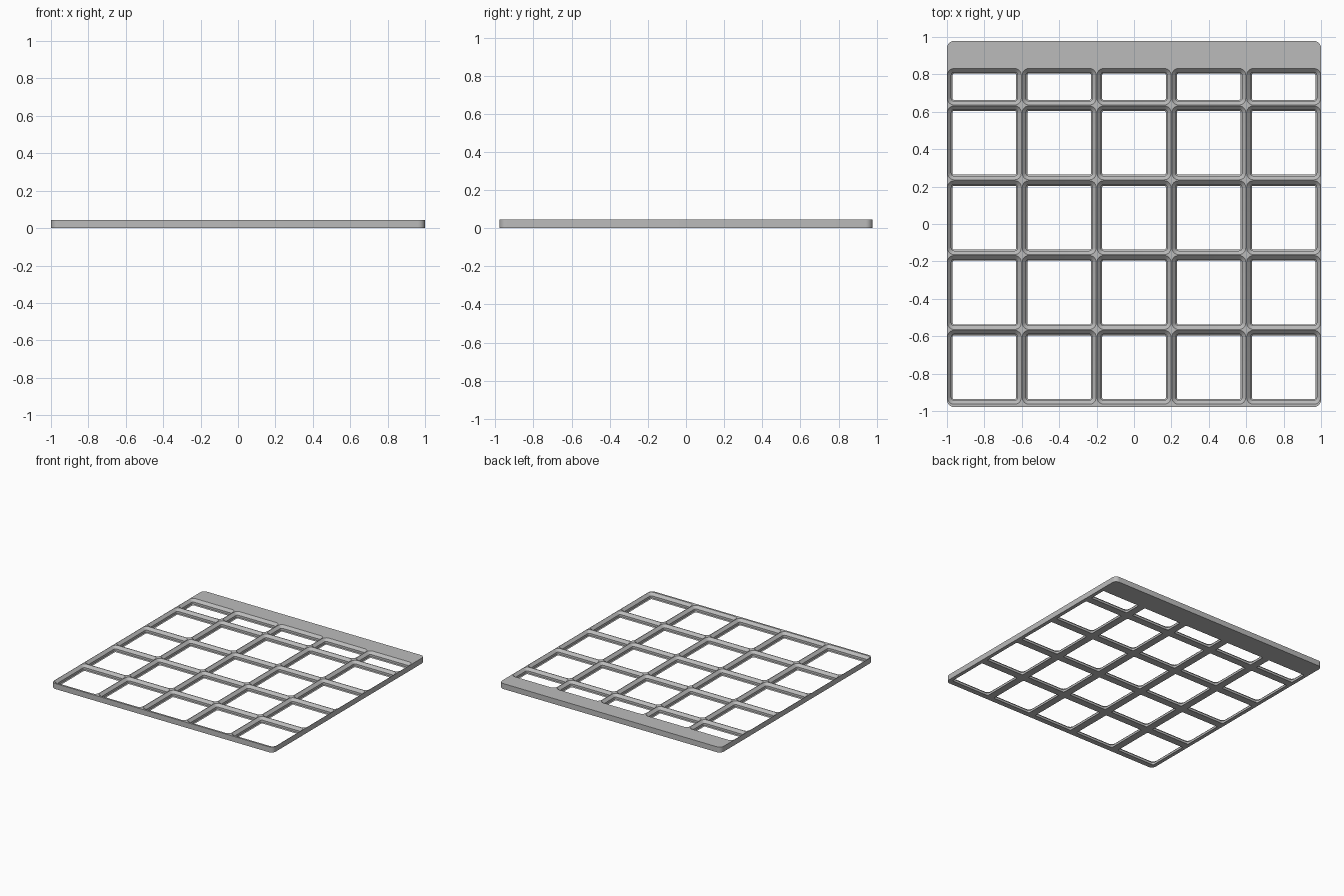
import bpy, bmesh, math

if "Cube" in bpy.data.objects:
    bpy.data.objects.remove(bpy.data.objects["Cube"])

PITCH = 0.4                 # size of one grid cell
HALF_DEPTH = 0.979          # plate reaches +-1 in x, +-0.979 in y
FIRST_ROW = -0.966          # front edge of the first row of cells
HEIGHT = 0.0443
LAND = 0.0024               # half of the flat strip on top of each rib
# Pocket wall profile: (height, inset from the pocket's top rim)
PROFILE = [(HEIGHT, 0.0), (0.0238, 0.0205), (0.0067, 0.0205), (0.0, 0.0272)]


def rounded_loop(bm, x0, x1, y0, y1, radius, z, steps=8):
    """Closed ring of vertices around a rounded rectangle."""
    corners = [(x1 - radius, y1 - radius), (x0 + radius, y1 - radius),
               (x0 + radius, y0 + radius), (x1 - radius, y0 + radius)]
    ring = []
    for quarter, (cx, cy) in enumerate(corners):
        for i in range(steps + 1):
            a = math.pi / 2 * (quarter + i / steps)
            ring.append(bm.verts.new((cx + radius * math.cos(a),
                                      cy + radius * math.sin(a), z)))
    return ring


def bridge(bm, a, b):
    n = len(a)
    for i in range(n):
        j = (i + 1) % n
        bm.faces.new((a[i], a[j], b[j], b[i]))


def ring_edges(bm, ring):
    return [bm.edges.get((ring[i - 1], ring[i])) for i in range(len(ring))]


bm = bmesh.new()

# Outer wall of the plate
top = rounded_loop(bm, -1, 1, -HALF_DEPTH, HALF_DEPTH, 0.038, HEIGHT)
bottom = rounded_loop(bm, -1, 1, -HALF_DEPTH, HALF_DEPTH, 0.038, 0)
bridge(bm, bottom, top)
top_edges = ring_edges(bm, top)
bottom_edges = ring_edges(bm, bottom)

# Chamfered pockets: four full rows and one half row at the back
for row in range(5):
    y0 = FIRST_ROW + row * PITCH
    y1 = y0 + (PITCH if row < 4 else PITCH / 2)
    for col in range(5):
        x0 = -1 + col * PITCH
        rings = []
        for z, inset in PROFILE:
            d = LAND + inset
            rings.append(rounded_loop(bm, x0 + d, x0 + PITCH - d, y0 + d, y1 - d,
                                      0.0357 - inset, z))
        for upper, lower in zip(rings, rings[1:]):
            bridge(bm, upper, lower)
        top_edges += ring_edges(bm, rings[0])
        bottom_edges += ring_edges(bm, rings[-1])

# Flat top and underside around the pockets
for edges, nz in ((top_edges, 1), (bottom_edges, -1)):
    bmesh.ops.triangle_fill(bm, use_beauty=True, use_dissolve=False,
                            edges=edges, normal=(0, 0, nz))
bmesh.ops.recalc_face_normals(bm, faces=bm.faces[:])

mesh = bpy.data.meshes.new("grid_baseplate")
bm.to_mesh(mesh)
bm.free()
plate = bpy.data.objects.new("grid_baseplate", mesh)
bpy.context.collection.objects.link(plate)

grey = bpy.data.materials.new("light grey")
grey.diffuse_color = (0.5, 0.5, 0.5, 1)
grey.use_nodes = True
grey.node_tree.nodes["Principled BSDF"].inputs["Base Color"].default_value = grey.diffuse_color
mesh.materials.append(grey)

# Smooth corners, crisp chamfers
bpy.context.view_layer.objects.active = plate
plate.select_set(True)
bpy.ops.object.shade_smooth_by_angle(angle=math.radians(30))
